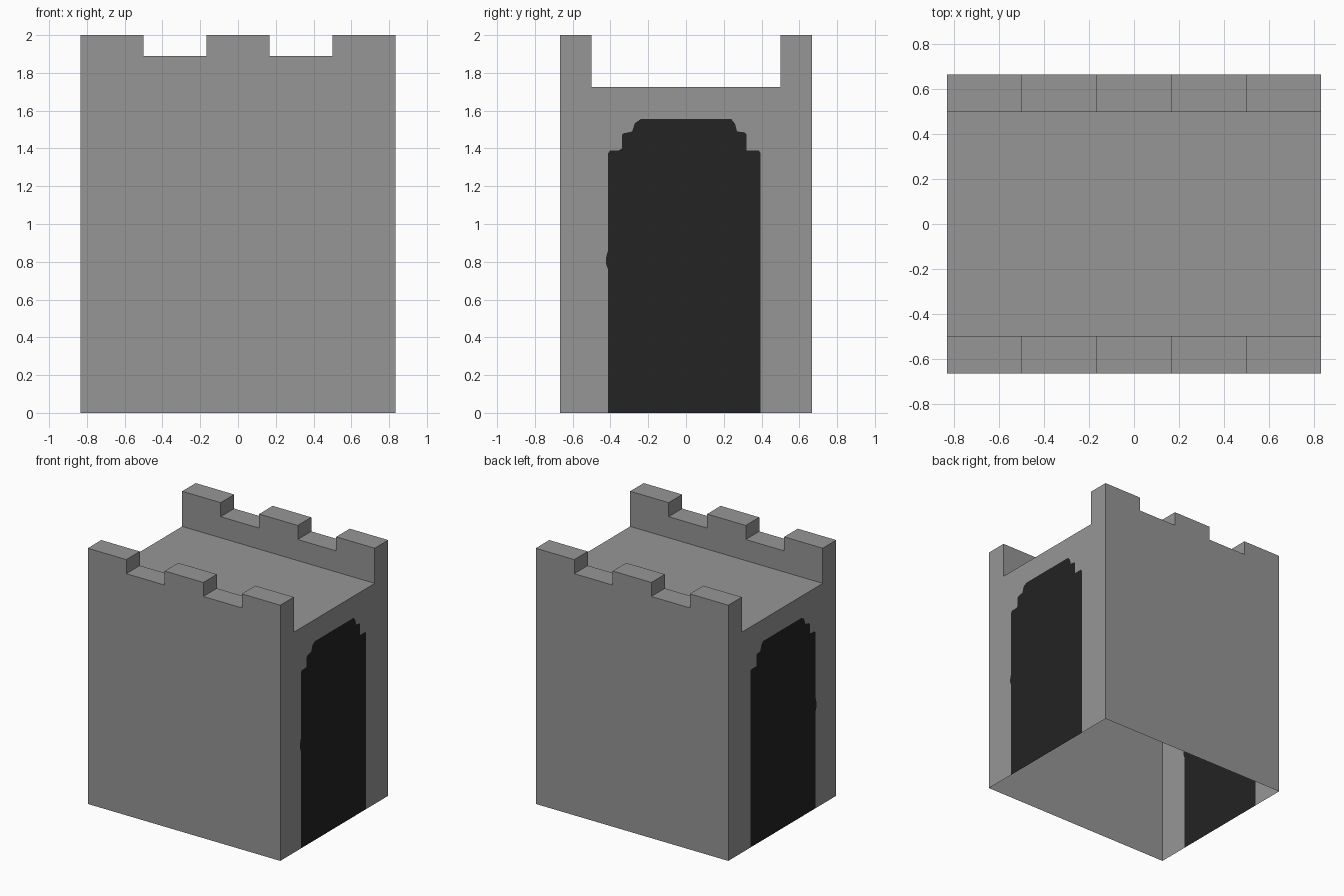
import bpy
import bmesh

cube = bpy.data.objects.get("Cube")
if cube:
    bpy.data.objects.remove(cube, do_unlink=True)


def make_material(name, value):
    mat = bpy.data.materials.new(name)
    mat.use_nodes = True
    color = (value, value, value, 1)
    mat.diffuse_color = color
    bsdf = mat.node_tree.nodes["Principled BSDF"]
    bsdf.inputs["Base Color"].default_value = color
    bsdf.inputs["Roughness"].default_value = 1
    return mat


stone = make_material("grey stone", 0.305)
shadow = make_material("dark doorway", 0.017)

# Main dimensions
HALF_X, HALF_Y = 0.833, 0.667
INNER_Y, ROOF_Z, NOTCH_Z, TOP_Z = 0.5, 1.725, 1.89, 2.0
stations = [-HALF_X, -0.5, -0.167, 0.167, 0.5, HALF_X]

# End outline: outer walls, parapets and the sunken roof
outline = [(-HALF_Y, 0), (-HALF_Y, NOTCH_Z), (-INNER_Y, NOTCH_Z), (-INNER_Y, ROOF_Z),
           (INNER_Y, ROOF_Z), (INNER_Y, NOTCH_Z), (HALF_Y, NOTCH_Z), (HALF_Y, 0)]

# Stepped arch of the doorway, from +y round to -y
arch = [(0.395, 0), (0.395, 1.375), (0.385, 1.39), (0.32, 1.39), (0.32, 1.475),
        (0.31, 1.485), (0.27, 1.49), (0.26, 1.53), (0.24, 1.555),
        (-0.24, 1.555), (-0.27, 1.535), (-0.285, 1.49), (-0.33, 1.48),
        (-0.34, 1.47), (-0.34, 1.4), (-0.355, 1.39), (-0.4, 1.39), (-0.413, 1.375),
        (-0.413, 0.86), (-0.424, 0.82), (-0.424, 0.79), (-0.413, 0.76), (-0.413, 0)]

bm = bmesh.new()

# Shell strips running along x, open underneath
rings = [[bm.verts.new((x, y, z)) for y, z in outline] for x in stations]
merlon_faces = []
for i in range(len(rings) - 1):
    a, b = rings[i], rings[i + 1]
    for j in range(len(outline) - 1):
        face = bm.faces.new((a[j], a[j + 1], b[j + 1], b[j]))
        on_parapet = outline[j][1] == outline[j + 1][1] == NOTCH_Z
        if on_parapet and i % 2 == 0:
            merlon_faces.append(face)

# End walls with the doorway as a flush dark face
for ring in (rings[0], rings[-1]):
    door = [bm.verts.new((ring[0].co.x, y, z)) for y, z in arch]
    bm.faces.new(ring + door)
    bm.faces.new(door).material_index = 1

# Raise the merlons out of the parapets
raised = bmesh.ops.extrude_face_region(bm, geom=merlon_faces)["geom"]
for vert in raised:
    if isinstance(vert, bmesh.types.BMVert):
        vert.co.z = TOP_Z
bmesh.ops.delete(bm, geom=[f for f in merlon_faces if f.is_valid], context="FACES_ONLY")

bmesh.ops.recalc_face_normals(bm, faces=bm.faces[:])
mesh = bpy.data.meshes.new("gate_tower")
bm.to_mesh(mesh)
bm.free()
mesh.materials.append(stone)
mesh.materials.append(shadow)
tower = bpy.data.objects.new("gate_tower", mesh)
bpy.context.collection.objects.link(tower)
